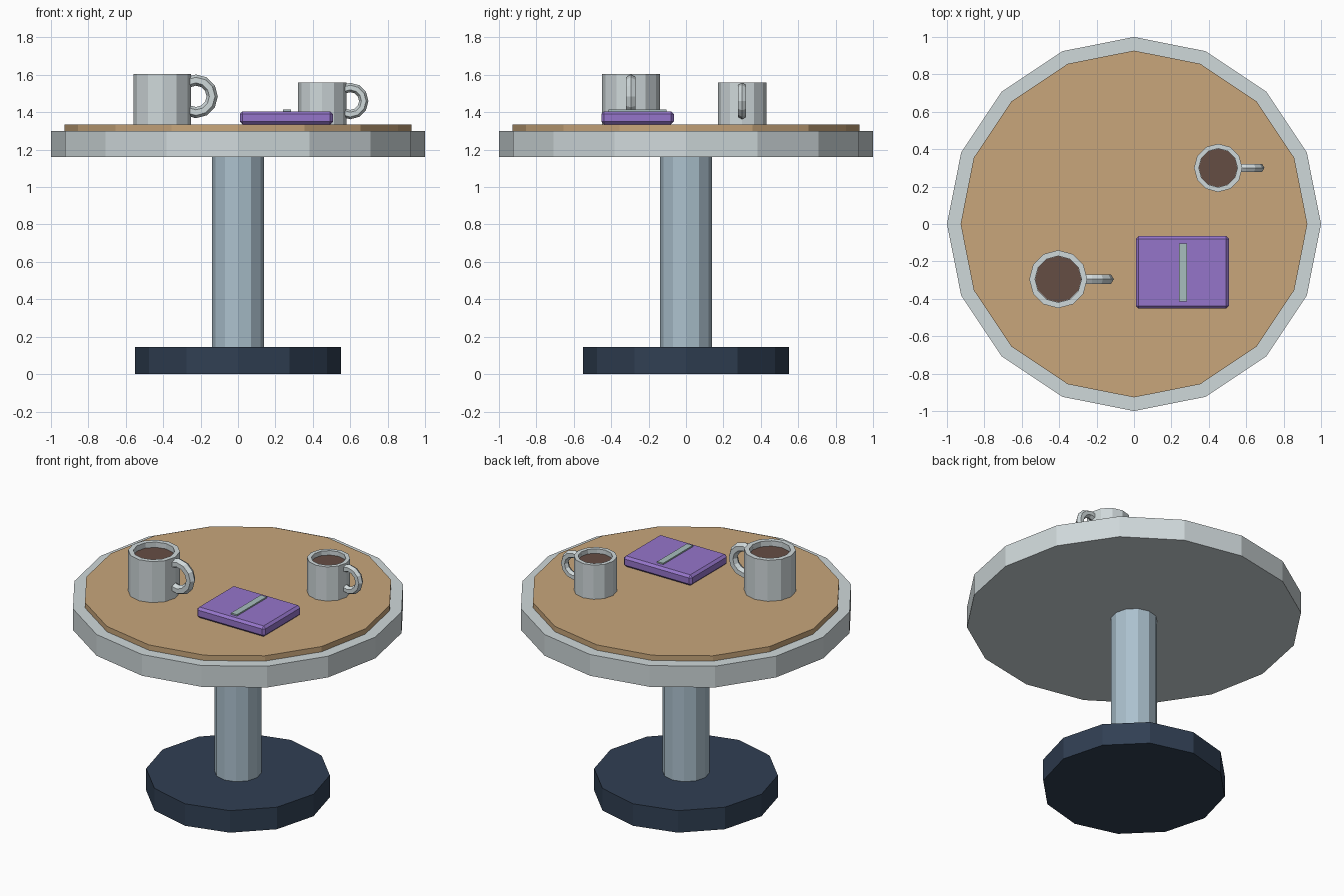
import bpy, bmesh, math
from mathutils import Matrix, Vector

if "Cube" in bpy.data.objects:
    bpy.data.objects.remove(bpy.data.objects["Cube"])


def material(name, rgb):
    lin = [((c / 255 + 0.055) / 1.055) ** 2.4 for c in rgb]
    m = bpy.data.materials.new(name)
    m.diffuse_color = (*lin, 1)
    m.use_nodes = True
    m.node_tree.nodes["Principled BSDF"].inputs["Base Color"].default_value = m.diffuse_color
    return m


PALE = material("pale_grey", (207, 216, 218))
WOOD = material("wood", (200, 166, 123))
STEEL = material("blue_grey", (172, 193, 206))
NAVY = material("navy", (48, 63, 83))
COFFEE = material("coffee_brown", (101, 77, 68))
PURPLE = material("purple", (149, 117, 202))
RIBBON = material("ribbon_grey", (167, 189, 190))


def finish(name, bm, mat):
    bmesh.ops.recalc_face_normals(bm, faces=bm.faces)
    me = bpy.data.meshes.new(name)
    bm.to_mesh(me)
    bm.free()
    me.materials.append(mat)
    ob = bpy.data.objects.new(name, me)
    bpy.context.collection.objects.link(ob)
    return ob


def lathe(name, profile, sides, mat, x=0, y=0):
    """Closed solid from (radius, z) rings, capped at both ends."""
    bm = bmesh.new()
    rings = []
    for r, z in profile:
        rings.append([bm.verts.new((x + r * math.cos(2 * math.pi * i / sides),
                                    y + r * math.sin(2 * math.pi * i / sides), z))
                      for i in range(sides)])
    for a, b in zip(rings, rings[1:]):
        for i in range(sides):
            j = (i + 1) % sides
            bm.faces.new((a[i], a[j], b[j], b[i]))
    bm.faces.new(rings[0][::-1])
    bm.faces.new(rings[-1])
    return finish(name, bm, mat)


def box(name, lo, hi, mat, bevel=0):
    lo, hi = Vector(lo), Vector(hi)
    bm = bmesh.new()
    bmesh.ops.create_cube(bm, size=1, matrix=Matrix.Translation((lo + hi) / 2)
                          @ Matrix.Diagonal((*(hi - lo), 1)))
    if bevel:
        bmesh.ops.bevel(bm, geom=bm.edges[:], offset=bevel, segments=1, affect='EDGES')
    return finish(name, bm, mat)


def handle(name, x, y, z, major, minor, mat):
    """Ring arc in the xz plane; its open ends sit inside the mug wall."""
    bm = bmesh.new()
    rings = []
    for k in range(-4, 5):
        a = math.radians(30 * k)
        ring = []
        for i in range(6):
            t = math.radians(60 * i)
            r = major + minor * math.cos(t)
            ring.append(bm.verts.new((x + r * math.cos(a), y + minor * math.sin(t),
                                      z + r * math.sin(a))))
        rings.append(ring)
    for a, b in zip(rings, rings[1:]):
        for i in range(6):
            j = (i + 1) % 6
            bm.faces.new((a[i], a[j], b[j], b[i]))
    bm.faces.new(rings[0])
    bm.faces.new(rings[-1])
    return finish(name, bm, mat)


TOP = 1.335

# Table
lathe("base", [(0.55, 0), (0.55, 0.145)], 12, NAVY)
lathe("column", [(0.14, 0.145), (0.14, 1.16)], 12, STEEL)
lathe("table_rim", [(1, 1.16), (1, 1.30)], 16, PALE)
lathe("wooden_top", [(0.927, 1.30), (0.927, TOP)], 16, WOOD)

# Mugs with coffee
for tag, x, y, s in (("large", -0.405, -0.295, 1.0), ("small", 0.45, 0.30, 0.833)):
    rim, drink = TOP + 0.27 * s, TOP + 0.235 * s
    lathe(tag + "_mug", [(0.155 * s, TOP), (0.155 * s, rim), (0.124 * s, rim),
                         (0.124 * s, drink - 0.005)], 12, PALE, x, y)
    lathe(tag + "_coffee", [(0.1235 * s, drink - 0.004), (0.1235 * s, drink)],
          12, COFFEE, x, y)
    handle(tag + "_mug_handle", x + 0.18 * s, y, TOP + 0.15 * s,
           0.087 * s, 0.03 * s, PALE)

# Book and its ribbon
box("book", (0.01, -0.453, TOP), (0.508, -0.065, 1.405), PURPLE, 0.015)
box("ribbon", (0.24, -0.415, 1.405), (0.283, -0.105, 1.414), RIBBON)
